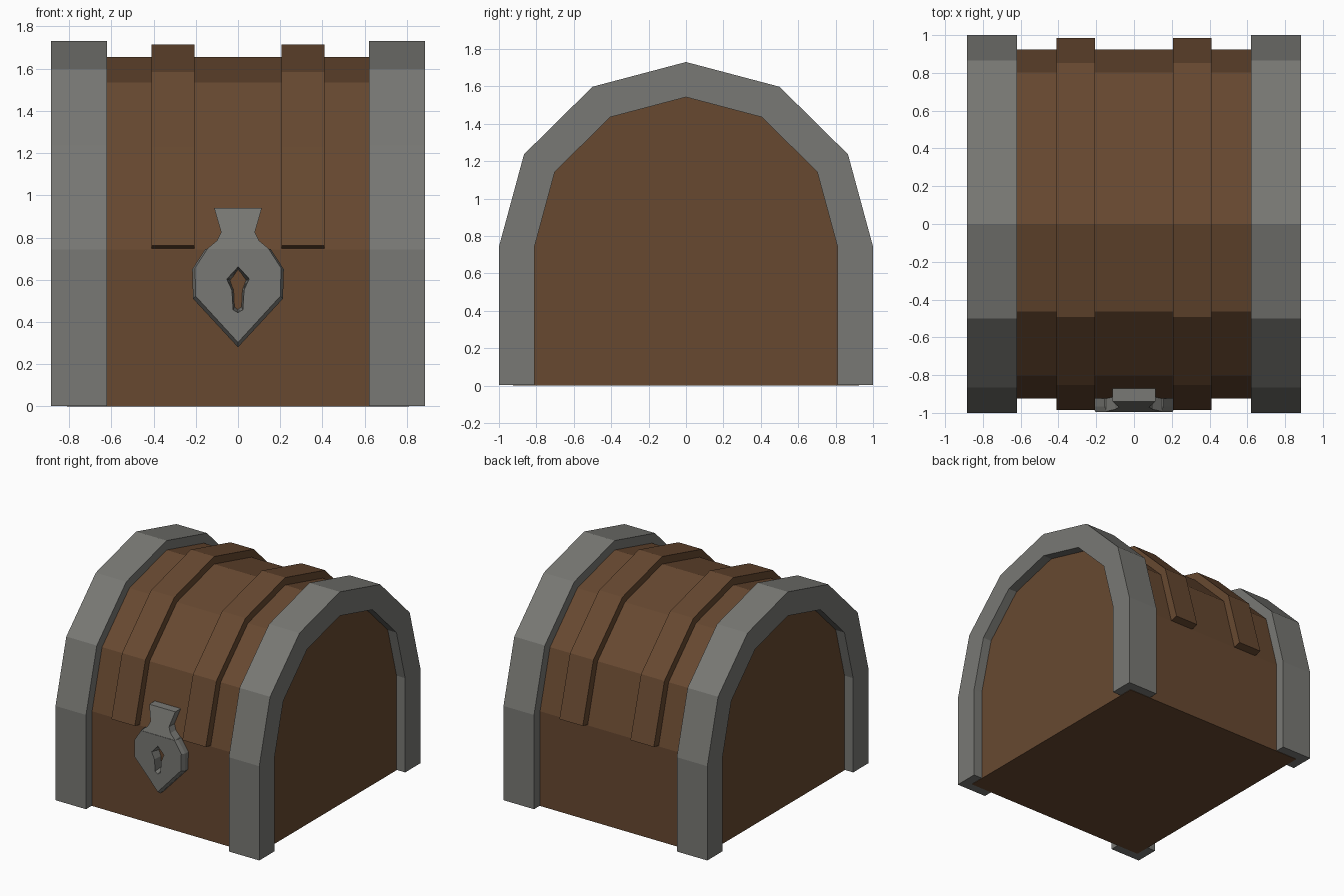
import bpy, bmesh, math

if "Cube" in bpy.data.objects:
    bpy.data.objects.remove(bpy.data.objects["Cube"])

SEAM = 0.743   # height where the lid meets the base
FLAT = 0.987   # slight vertical squash of the lid arc


def material(name, rgb):
    m = bpy.data.materials.new(name)
    m.diffuse_color = (*rgb, 1)
    m.use_nodes = True
    m.node_tree.nodes["Principled BSDF"].inputs["Base Color"].default_value = m.diffuse_color
    return m


WOOD = material("brown wood", (0.137, 0.066, 0.030))
IRON = material("grey iron", (0.190, 0.190, 0.176))


def arc(r, lift=0.0):
    """Half of a twelve-sided circle in (y, z), front to back, above the seam."""
    pts = [(-r * math.cos(i * math.pi / 6), SEAM + r * FLAT * math.sin(i * math.pi / 6))
           for i in range(7)]
    for i in (0, -1):
        pts[i] = (pts[i][0], SEAM + lift)
    return pts


def arch(r, foot):
    """Arc with straight legs reaching down to the foot height."""
    return [(-r, foot)] + arc(r) + [(r, foot)]


def add_object(name, verts, faces, mat):
    bm = bmesh.new()
    vs = [bm.verts.new(v) for v in verts]
    for f in faces:
        bm.faces.new([vs[i] for i in f])
    bmesh.ops.recalc_face_normals(bm, faces=bm.faces)
    me = bpy.data.meshes.new(name)
    bm.to_mesh(me)
    bm.free()
    me.materials.append(mat)
    ob = bpy.data.objects.new(name, me)
    bpy.context.collection.objects.link(ob)
    return ob


def prism(name, a, b, mat):
    """Solid joining two matching outlines."""
    n = len(a)
    faces = [range(n), range(n, 2 * n)]
    faces += [(i, (i + 1) % n, n + (i + 1) % n, n + i) for i in range(n)]
    return add_object(name, a + b, faces, mat)


def hoop(name, outer, inner, x0, x1, mat):
    """Curved bar between an outer and an inner (y, z) path."""
    n = len(outer)
    verts = [(x, *p) for x in (x0, x1) for path in (outer, inner) for p in path]
    faces = []
    for i in range(n - 1):
        for a, b in ((0, n), (2 * n, 3 * n), (0, 2 * n), (n, 3 * n)):
            faces.append((a + i, a + i + 1, b + i + 1, b + i))
    for i in (0, n - 1):
        faces.append((i, n + i, 3 * n + i, 2 * n + i))
    return add_object(name, verts, faces, mat)


# wooden chest body with rounded lid
body = arch(0.925, 0.0)
prism("chest_body", [(-0.81, *p) for p in body], [(0.81, *p) for p in body], WOOD)

# iron end frames and raised wooden lid straps on both sides
for side, s in (("left", -1), ("right", 1)):
    hoop("end_frame_" + side, arch(1.0, 0.003), arch(0.81, 0.003), s * 0.62, s * 0.885, IRON)
    hoop("lid_strap_" + side, arc(0.985, 0.018), arc(0.90), s * 0.207, s * 0.41, WOOD)


def mirrored(half):
    """Full (x, z) outline from its right half, skipping doubled centre points."""
    return half + [(-x, z) for x, z in reversed(half) if x > 0]


# lock plate with a chamfered rim
plate = mirrored([(0, 0.28), (0.213, 0.51), (0.217, 0.65), (0.155, 0.745)])
inset = [(x * 0.94, 0.745 + (z - 0.745) * 0.95) for x, z in plate]
lock = prism("lock_plate", [(x, -0.91, z) for x, z in plate],
             [(x, -0.995, z) for x, z in inset], IRON)
# square shoulder behind the chamfer
for v in lock.data.vertices:
    if v.co.y > -0.95:
        v.co.y = -0.965
prism("lock_back", [(x, -0.92, z) for x, z in plate], [(x, -0.965, z) for x, z in plate], IRON)

# keyhole cut through both lock layers, narrowing inwards
key = mirrored([(0, 0.44), (0.024, 0.455), (0.03, 0.55), (0.055, 0.605), (0, 0.665)])
cutter = prism("keyhole_cutter", [(x * 1.02, -1.01, z) for x, z in key],
               [(x * 0.6, -0.90, 0.56 + (z - 0.56) * 0.8) for x, z in key], IRON)
cutter.hide_render = True
for ob in (lock, bpy.data.objects["lock_back"]):
    mod = ob.modifiers.new("keyhole", 'BOOLEAN')
    mod.operation = 'DIFFERENCE'
    mod.solver = 'EXACT'
    mod.object = cutter
    bpy.context.view_layer.objects.active = ob
    bpy.ops.object.modifier_apply(modifier=mod.name)
bpy.data.objects.remove(cutter)

# hasp above the lock, leaning back with the lid
hasp = [(0.148, 0.745), (0.10, 0.785), (0.08, 0.825), (0.113, 0.94)]
hasp = hasp + [(-x, z) for x, z in reversed(hasp)]
lean = lambda y, z: y + (z - 0.745) * 0.27
prism("lock_hasp", [(x, lean(-0.915, z), z) for x, z in hasp],
      [(x, lean(-0.992, z), z) for x, z in hasp], IRON)
